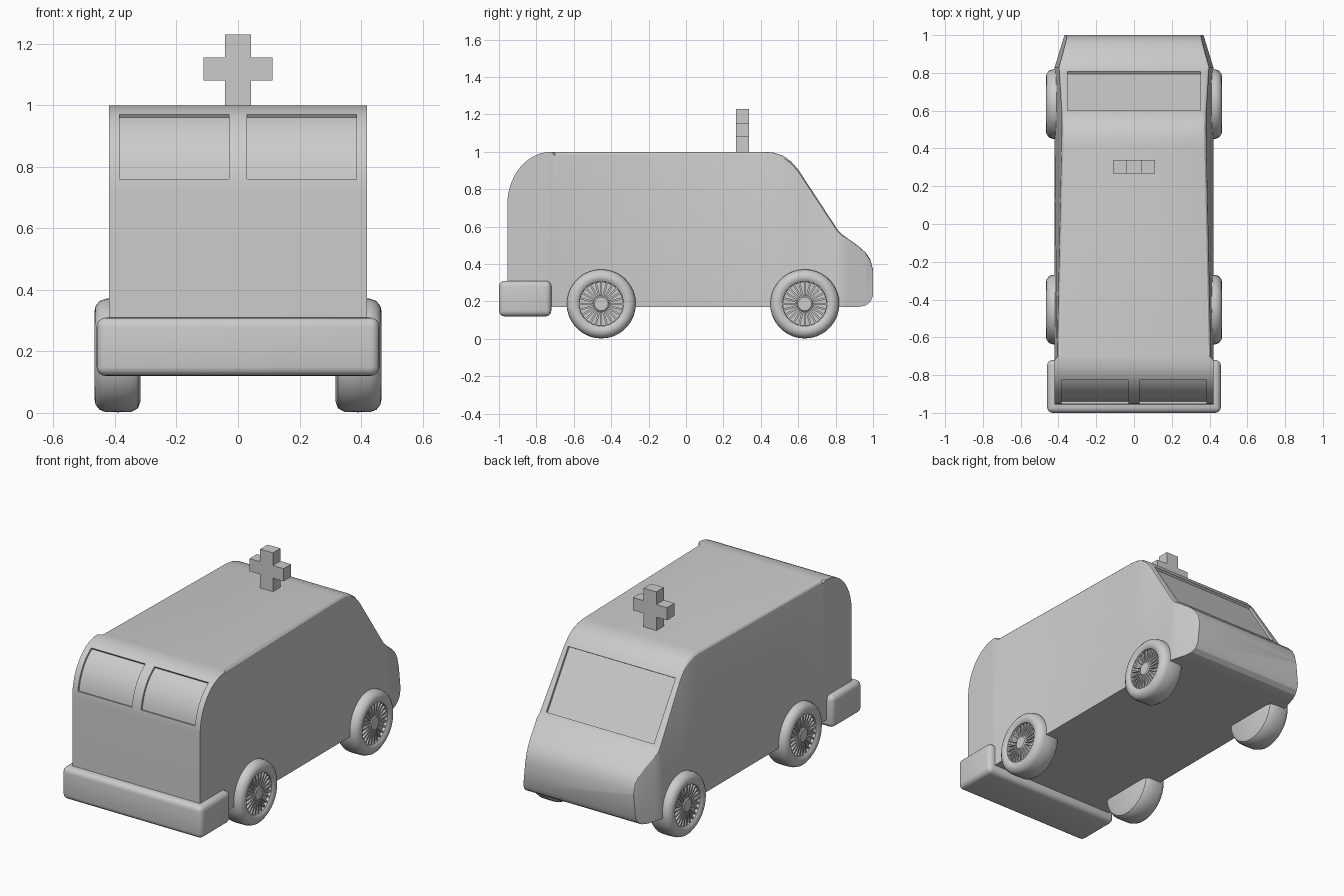
import bpy, bmesh, math
from mathutils import Matrix, Vector

if "Cube" in bpy.data.objects:
    bpy.data.objects.remove(bpy.data.objects["Cube"])


def finish(name, bm, angle=None):
    bmesh.ops.remove_doubles(bm, verts=bm.verts, dist=0.00005)
    bmesh.ops.recalc_face_normals(bm, faces=bm.faces)
    me = bpy.data.meshes.new(name)
    bm.to_mesh(me)
    bm.free()
    ob = bpy.data.objects.new(name, me)
    bpy.context.collection.objects.link(ob)
    if angle:
        smooth(ob, angle)
    return ob


def select(ob):
    bpy.ops.object.select_all(action='DESELECT')
    ob.select_set(True)
    bpy.context.view_layer.objects.active = ob


def smooth(ob, angle):
    select(ob)
    bpy.ops.object.shade_smooth_by_angle(angle=math.radians(angle))


def loft(bm, rings):
    loops = [[bm.verts.new(p) for p in r] for r in rings]
    n = len(loops[0])
    for a, b in zip(loops, loops[1:]):
        for i in range(n):
            j = (i + 1) % n
            bm.faces.new((a[i], a[j], b[j], b[i]))
    bm.faces.new(loops[0])
    bm.faces.new(loops[-1])


def add_box(bm, x, y, z, mat=Matrix()):
    m = Matrix.Translation(((x[0]+x[1])/2, (y[0]+y[1])/2, (z[0]+z[1])/2))
    m = m @ Matrix.Diagonal((x[1]-x[0], y[1]-y[0], z[1]-z[0], 1))
    return bmesh.ops.create_cube(bm, size=1, matrix=mat @ m)['verts']


# Body: cross-sections along y, (y, bottom z, top z)
def rear_curve(t):
    return (-0.72 - 0.235 * math.cos(t), 0.72 + 0.28 * math.sin(t))


stations = []
for i in range(15):
    y, z = rear_curve(math.pi / 2 * i / 14)
    stations.append((y, 0.17, z))
stations += [(-0.70, .17, 1), (0.42, .17, 1), (0.47, .17, .995), (0.52, .17, .978),
             (0.56, .17, .95), (0.60, .17, .905), (0.81, .17, .585), (0.83, .17, .562),
             (0.87, .17, .533), (0.92, .17, .498), (0.96, .178, .462),
             (0.985, .197, .425), (1.0, .23, .37)]


def section(y, zb, zt):
    main = y > -0.71
    taper = 0.012 + 0.028 * (y + 0.7) / 1.3 if main else 0
    r = 0 if not main else (0.022 if y < 0.82 else 0.012)
    w = 0.42 - max(0, y - 0.83) / 0.17 * 0.052
    wt = w - taper * (zt - 0.17) / 0.83
    half = [(w, zb), (wt, zt - r), (wt - 0.13 * r, zt - 0.5 * r),
            (wt - 0.5 * r, zt - 0.13 * r), (wt - r, zt)]
    return [(x, y, z) for x, z in half] + [(-x, y, z) for x, z in reversed(half)]


bm = bmesh.new()
loft(bm, [section(*s) for s in stations])
body = finish("body", bm)


# Window recesses: a thin strip straddling the surface is cut away
def cut_window(path, x0, x1, depth):
    pts = [Vector(p) for p in path]
    outer, inner = [], []
    for i, p in enumerate(pts):
        d = (pts[min(i + 1, len(pts) - 1)] - pts[max(i - 1, 0)]).normalized()
        nrm = Vector((-d.y, d.x))
        outer.append(p + nrm * 0.03)
        inner.append(p - nrm * depth)
    ring = outer + inner[::-1]
    b = bmesh.new()
    loft(b, [[(x, p.x, p.y) for p in ring] for x in (x0, x1)])
    cutter = finish("window_cutter", b)
    cutter.hide_render = True
    select(body)
    mod = body.modifiers.new("window", 'BOOLEAN')
    mod.operation = 'DIFFERENCE'
    mod.solver = 'EXACT'
    mod.object = cutter
    bpy.ops.object.modifier_apply(modifier=mod.name)
    bpy.data.objects.remove(cutter)


t0, t1 = math.asin(0.04 / 0.28), math.asin(0.25 / 0.28)
rear = [rear_curve(t0 + (t1 - t0) * i / 10) for i in range(11)]
cut_window(rear, 0.03, 0.385, 0.012)
cut_window(rear, -0.385, -0.03, 0.012)
cut_window([(0.602, 0.902), (0.807, 0.590)], -0.353, 0.353, 0.014)
smooth(body, 25)

# Rear bumper
bm = bmesh.new()
add_box(bm, (-0.46, 0.46), (-1.0, -0.72), (0.12, 0.31))
bmesh.ops.bevel(bm, geom=bm.edges[:], offset=0.03, segments=4, profile=0.5, affect='EDGES')
finish("rear_bumper", bm, 35)

# Roof cross
bm = bmesh.new()
outline = [(.042, .99), (.042, 1.08), (.112, 1.08), (.112, 1.155), (.042, 1.155), (.042, 1.23)]
outline += [(-x, z) for x, z in reversed(outline)]
loft(bm, [[(x, y, z) for x, z in outline] for y in (0.268, 0.338)])
finish("roof_cross", bm)

# Wheels: lathed tyre with recessed rim, hub and radial spokes
TYRE = [(.001, .317), (.150, .317), (.172, .325), (.184, .347), (.185, .39), (.184, .430),
        (.177, .450), (.160, .463), (.145, .466), (.130, .463), (.119, .455), (.117, .437), (.001, .437)]
HUB = [(.043, .43), (.043, .452), (.036, .457), (.001, .457)]


def lathe(bm, profile, m, n=36):
    rings = []
    for i in range(n):
        a = 2 * math.pi * i / n
        rings.append([bm.verts.new(m @ Vector((x, r * math.cos(a), r * math.sin(a)))) for r, x in profile])
    for a, b in zip(rings, rings[1:] + rings[:1]):
        for i in range(len(profile) - 1):
            bm.faces.new((a[i], a[i + 1], b[i + 1], b[i]))
    for k in (0, -1):
        bm.faces.new([r[k] for r in rings])


for side, sx in (("right", 1), ("left", -1)):
    for place, cy in (("rear", -0.453), ("front", 0.635)):
        m = Matrix.Translation((0, cy, 0.187)) @ Matrix.Diagonal((sx, 1, 1, 1))
        bm = bmesh.new()
        lathe(bm, TYRE, m)
        finish(f"{place}_{side}_tyre", bm, 35)
        bm = bmesh.new()
        lathe(bm, HUB, m, 24)
        for k in range(24):
            rot = Matrix.Rotation(2 * math.pi * k / 24, 4, 'X')
            add_box(bm, (.432, .451), (.036, .119), (-.005, .005), m @ rot)
        finish(f"{place}_{side}_hub", bm, 35)
